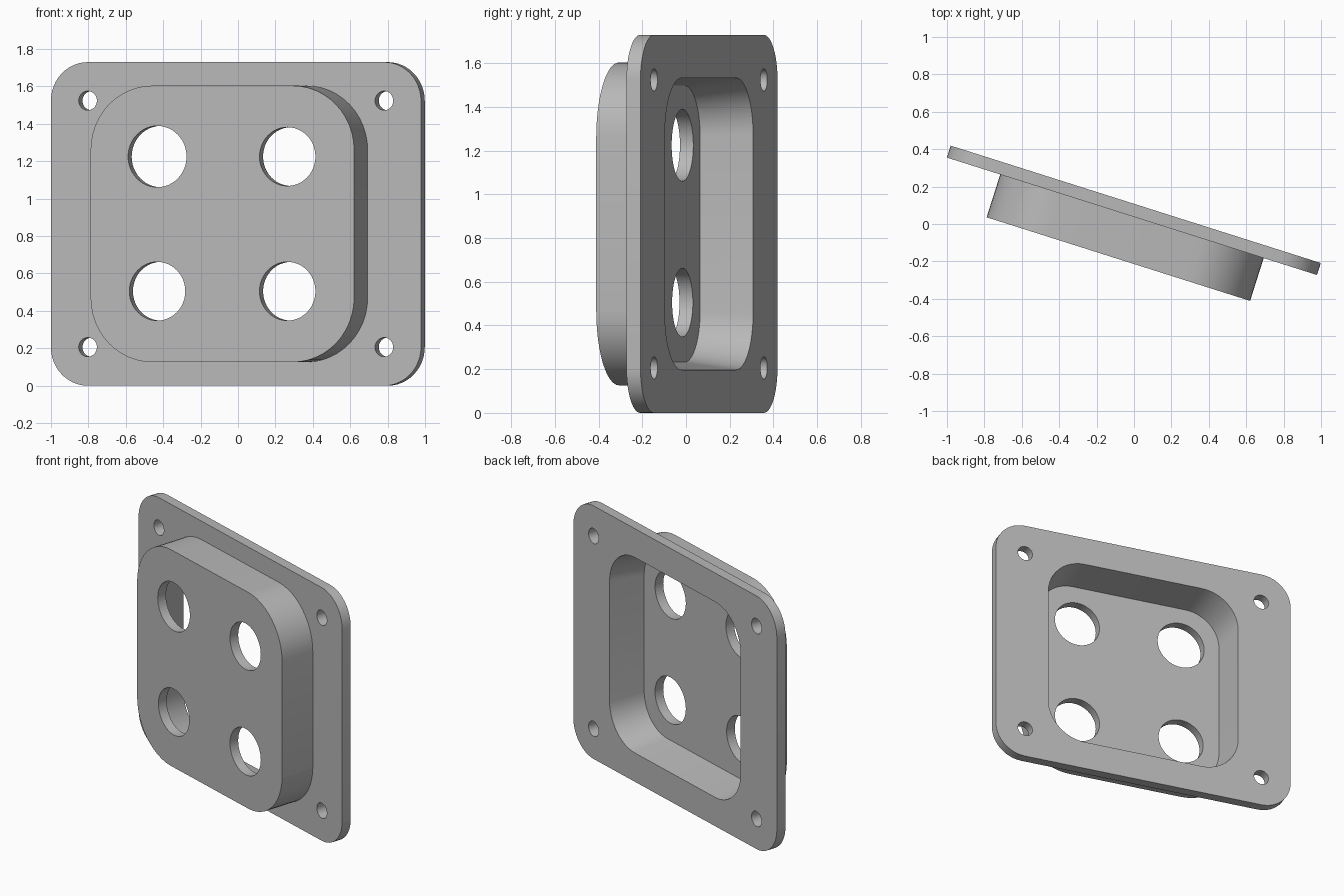
import bpy, bmesh, math

cube = bpy.data.objects.get("Cube")
if cube:
    bpy.data.objects.remove(cube, do_unlink=True)

TILT = math.radians(-17.6)
CX, CZ = -0.023, 0.865          # centre of the plate in its own frame
BACK, SEAT, FRONT = 0.103, 0.036, -0.204

grey = bpy.data.materials.new("plain grey")
grey.use_nodes = True
grey.diffuse_color = (0.48, 0.48, 0.48, 1)
grey.node_tree.nodes["Principled BSDF"].inputs["Base Color"].default_value = (0.48, 0.48, 0.48, 1)


def rounded_rect(hx, hz, r, seg=12):
    """Outline of a rounded rectangle; a circle when hx = hz = r."""
    pts = []
    for k, (sx, sz) in enumerate([(1, 1), (-1, 1), (-1, -1), (1, -1)]):
        for i in range(seg + 1):
            a = math.pi / 2 * (k + i / seg)
            pts.append((sx * (hx - r) + r * math.cos(a), sz * (hz - r) + r * math.sin(a)))
    return pts


def loft(name, outline_a, y_a, outline_b, y_b, x=CX, z=CZ):
    """Solid between two outlines lying at two depths."""
    bm = bmesh.new()
    a = [bm.verts.new((x + u, y_a, z + v)) for u, v in outline_a]
    b = [bm.verts.new((x + u, y_b, z + v)) for u, v in outline_b]
    bm.faces.new(a)
    bm.faces.new(b[::-1])
    for i in range(len(a)):
        j = (i + 1) % len(a)
        bm.faces.new((a[i], b[i], b[j], a[j]))
    bmesh.ops.remove_doubles(bm, verts=bm.verts[:], dist=1e-5)
    bmesh.ops.recalc_face_normals(bm, faces=bm.faces[:])
    mesh = bpy.data.meshes.new(name)
    bm.to_mesh(mesh)
    bm.free()
    mesh.materials.append(grey)
    obj = bpy.data.objects.new(name, mesh)
    bpy.context.collection.objects.link(obj)
    return obj


def combine(target, other, operation):
    """Boolean the other solid into the target and discard it."""
    bpy.ops.object.select_all(action="DESELECT")
    bpy.context.view_layer.objects.active = target
    target.select_set(True)
    mod = target.modifiers.new(other.name, "BOOLEAN")
    mod.operation, mod.object, mod.solver = operation, other, "EXACT"
    bpy.ops.object.modifier_apply(modifier=mod.name)
    bpy.data.objects.remove(other, do_unlink=True)


def drill(target, x, z, r, y0, y1):
    circle = rounded_rect(r, r, r)
    combine(target, loft("drill", circle, y0, circle, y1, x, z), "DIFFERENCE")


# Flange plate with a raised square housing on the front
flange = rounded_rect(1.038, 0.865, 0.207)
cover = loft("cover_plate", flange, SEAT, flange, BACK)
boss = rounded_rect(0.739, 0.739, 0.345)
combine(cover, loft("housing", boss, FRONT, boss, (SEAT + BACK) / 2), "UNION")

# Drafted pocket from the back, run slightly past the back face
floor_y, half_floor, half_open, over = -0.140, 0.633, 0.668, 0.02
slope = (half_open - half_floor) / (BACK - floor_y)
half_out = half_open + slope * over
combine(cover, loft("pocket", rounded_rect(half_floor, half_floor, 0.235), floor_y,
                    rounded_rect(half_out, half_out, 0.26), BACK + over), "DIFFERENCE")

# Four large openings and four corner screw holes
for sx in (-1, 1):
    for sz in (-1, 1):
        radius = 0.164 if (sx, sz) == (-1, 1) else 0.157
        drill(cover, CX + sx * 0.365, CZ + sz * 0.36, radius, FRONT - 0.05, floor_y + 0.05)
        drill(cover, CX + sx * 0.831, CZ + sz * 0.659, 0.051, SEAT - 0.05, BACK + 0.05)

cover.rotation_euler.z = TILT
bpy.ops.object.shade_smooth_by_angle(angle=math.radians(25))
